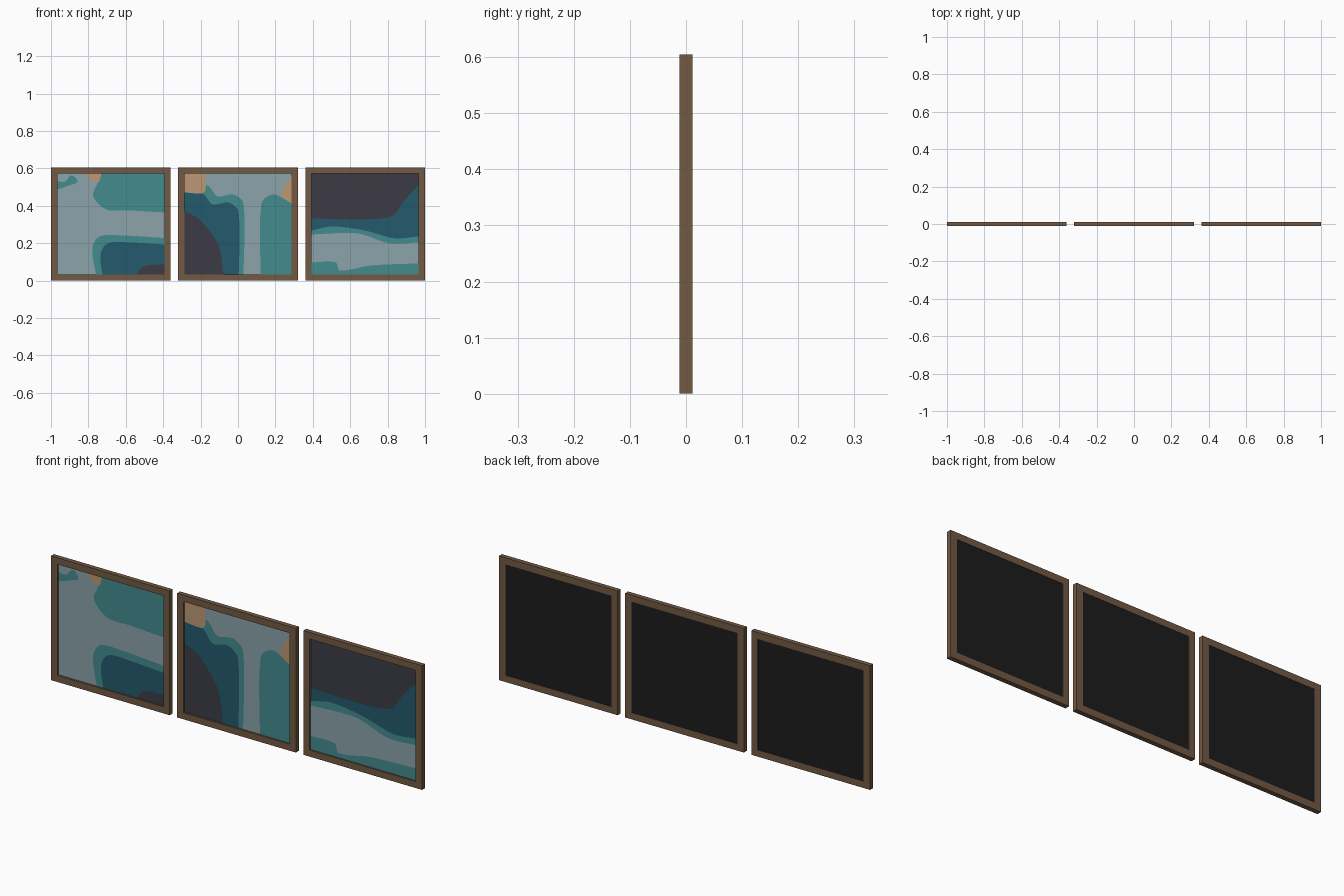
import bpy, bmesh
from mathutils import Vector

if "Cube" in bpy.data.objects:
    bpy.data.objects.remove(bpy.data.objects["Cube"])


def lin(c):
    c /= 255
    return c / 12.92 if c <= 0.04045 else ((c + 0.055) / 1.055) ** 2.4


def mat(name, r, g, b):
    m = bpy.data.materials.new(name)
    m.diffuse_color = (lin(r), lin(g), lin(b), 1)
    m.use_nodes = True
    m.node_tree.nodes["Principled BSDF"].inputs["Base Color"].default_value = m.diffuse_color
    return m


WOOD = mat("brown wood", 115, 90, 68)
BLACK = mat("black backing", 28, 28, 28)
LIGHT = mat("pale blue grey", 139, 163, 170)
TEAL = mat("teal", 66, 139, 143)
NAVY = mat("deep blue", 35, 90, 108)
CHAR = mat("charcoal", 60, 59, 70)
TAN = mat("tan", 188, 152, 117)

W, H, D = 0.64, 0.605, 0.023      # frame width, height, depth
BX, BZ = 0.034, 0.032             # border widths
IW, IH = W - 2 * BX, H - 2 * BZ   # opening
CANVAS_Y = -0.002                 # painted surface, recessed in the frame
PW, PH = 107, 101.2               # opening in painting units
CORNERS = {"TL": (0, 0), "TR": (PW, 0), "BR": (PW, PH), "BL": (0, PH)}


def finish(name, bm, material):
    me = bpy.data.meshes.new(name)
    bm.to_mesh(me)
    bm.free()
    me.materials.append(material)
    ob = bpy.data.objects.new(name, me)
    bpy.context.collection.objects.link(ob)


def frame(name, cx):
    # rectangular section swept round four mitred corners
    bm = bmesh.new()
    rings = []
    for sx, sz in ((-1, -1), (1, -1), (1, 1), (-1, 1)):
        rings.append([bm.verts.new((cx + sx * w / 2, y, H / 2 + sz * h / 2)) for w, h, y in
                      ((W, H, -D / 2), (W, H, D / 2), (IW, IH, D / 2), (IW, IH, -D / 2))])
    for i in range(4):
        a, b = rings[i], rings[(i + 1) % 4]
        for j in range(4):
            k = (j + 1) % 4
            bm.faces.new((a[j], a[k], b[k], b[j]))
    bmesh.ops.recalc_face_normals(bm, faces=bm.faces)
    finish(name, bm, WOOD)


def backing(name, cx):
    bm = bmesh.new()
    bmesh.ops.create_cube(bm, size=1)
    y0, y1 = CANVAS_Y + 0.0008, D / 2 - 0.0015
    for v in bm.verts:
        v.co = (cx + v.co.x * IW, (y0 + y1) / 2 + v.co.y * (y1 - y0), H / 2 + v.co.z * IH)
    finish(name, bm, BLACK)


def smooth(pts, steps=6):
    # soft curve through the points, without overshoot
    p = [Vector(q) for q in pts]
    n = len(p)
    t = [(p[min(i + 1, n - 1)] - p[max(i - 1, 0)]).normalized() for i in range(n)]
    out = []
    for i in range(n - 1):
        a, b = p[i], p[i + 1]
        m = (b - a).length * 0.85
        for s in range(steps):
            x = s / steps
            out.append(a * (2 * x**3 - 3 * x**2 + 1) + t[i] * m * (x**3 - 2 * x**2 + x)
                       + b * (3 * x**2 - 2 * x**3) + t[i + 1] * m * (x**3 - x**2))
    return out + [p[-1]]


class Picture:
    def __init__(self, side, cx, base):
        self.side, self.cx, self.layer = side, cx, 0
        frame(side + "_frame", cx)
        backing(side + "_backing", cx)
        self.paint("canvas", base, [], "TL TR BR BL")

    def paint(self, name, material, pts, corners="", shift=(0, 0)):
        # flat patch: a soft edge closed through corners of the opening
        edge = smooth([(u + shift[0], v + shift[1]) for u, v in pts]) if pts else []
        clean = []
        for u, v in list(edge) + [CORNERS[c] for c in corners.split()]:
            q = Vector((min(max(u, 0), PW), min(max(v, 0), PH)))
            if not clean or min((q - clean[-1]).length, (q - clean[0]).length) > 0.05:
                clean.append(q)
        bm = bmesh.new()
        y = CANVAS_Y - self.layer * 0.0004
        f = bm.faces.new([bm.verts.new((self.cx + (q.x / PW - 0.5) * IW, y,
                                        H / 2 + (0.5 - q.y / PH) * IH)) for q in clean])
        f.normal_update()
        if f.normal.y > 0:
            f.normal_flip()
        finish(self.side + "_" + name, bm, material)
        self.layer += 1


# left picture: bay and pool
pic = Picture("left", -0.68, LIGHT)
pic.paint("corner_blob", TEAL, [(0, 16), (12, 12), (20, 8), (14, 2), (8, 8), (0, 8)])
pic.paint("upper_field", TEAL, [(44, 0), (40, 10), (36, 23), (49, 36), (72, 37), (PW, 39)], "TR")
pic.paint("sun_patch", TAN, [(27, 0), (34, 7), (41, 9), (44, 0)])
pool = [(47, 110), (43, 82), (50, 70), (72, 69), (120, 72)]
pic.paint("pool_shore", TEAL, pool, "BR", shift=(-8, -7))
pic.paint("pool", NAVY, pool, "BR")
pic.paint("pool_shadow", CHAR, [(79, PH), (86, 93), (PW, 91)], "BR")

# middle picture: headland and inlet
pic = Picture("middle", 0.0, LIGHT)
land = [(-6, 18), (18, 20), (28, 31), (44, 29), (54, 38), (54, 112)]
pic.paint("headland_shore", TEAL, land, "BL", shift=(5, -8))
pic.paint("headland", NAVY, land, "BL")
pic.paint("sun_patch", TAN, [(0, 19), (18, 20), (21, 16), (21, 0)], "TL")
pic.paint("headland_shadow", CHAR, [(0, 38), (15, 46), (34, 72), (39, PH)], "BL")
pic.paint("right_field", TEAL, [(PW, 30), (89, 21), (77, 30), (76, PH)], "BR")
pic.paint("right_patch", TAN, [(PW, 3), (99, 14), (97, 23), (PW, 30)])

# right picture: stacked bands
pic = Picture("right", 0.68, CHAR)
pic.paint("deep_band", NAVY, [(0, 45), (40, 46), (80, 43), (92, 28), (PW, 11)], "BR BL")
pic.paint("teal_band", TEAL, [(0, 57), (21, 53), (53, 57), (83, 65), (PW, 63)], "BR BL")
pic.paint("pale_band", LIGHT, [(0, 61), (46, 60), (78, 70), (PW, 69)], "BR BL")
pic.paint("lower_band", TEAL, [(0, 89), (24, 89), (28, 97), (60, 92), (PW, 90)], "BR BL")
